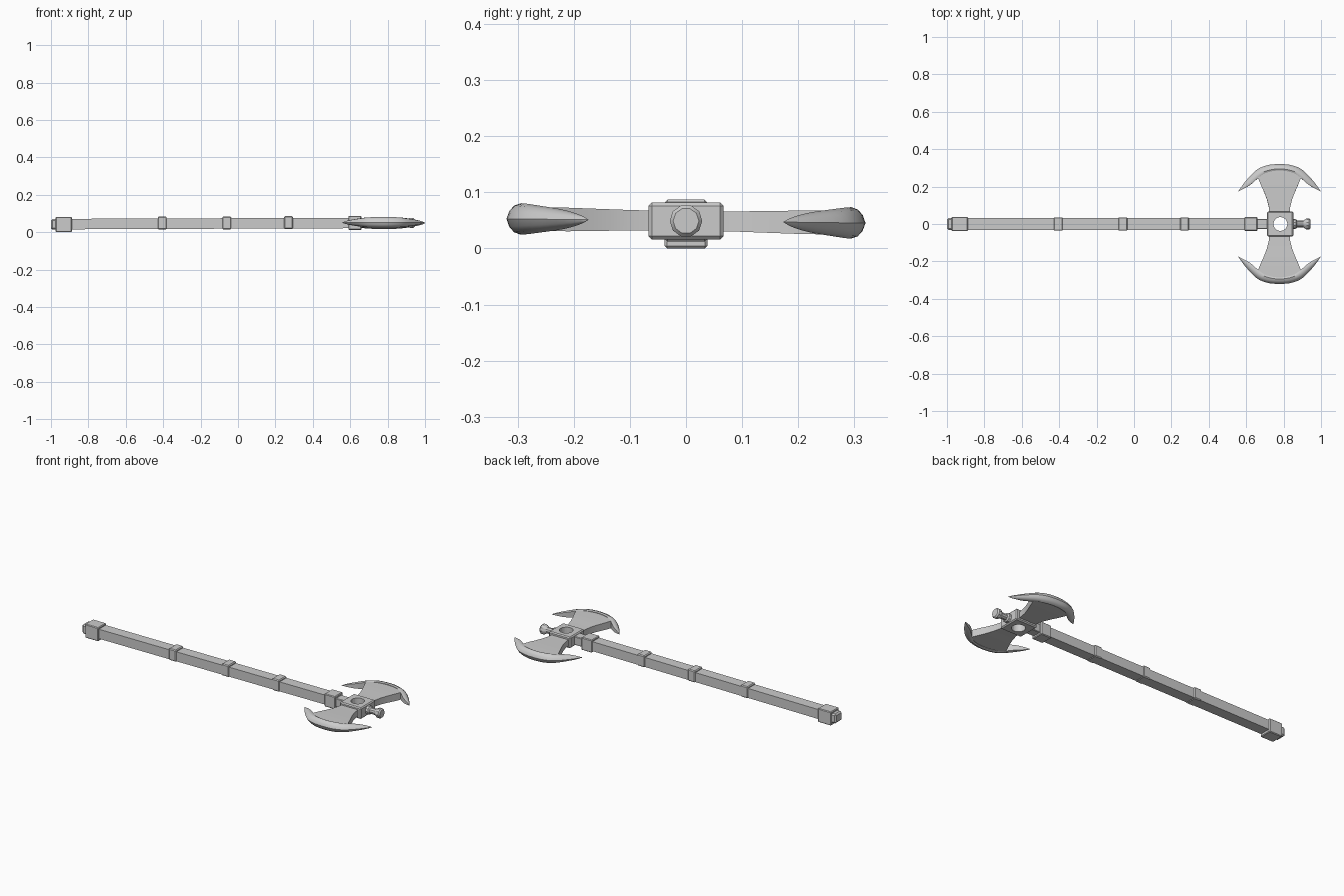
import bpy, bmesh, math
from mathutils import Vector, Matrix

if "Cube" in bpy.data.objects:
    bpy.data.objects.remove(bpy.data.objects["Cube"])

CX = 0.778      # head centre along the shaft
ZC = 0.049      # head height
TILT = Matrix.Translation((0, 0, ZC)) @ Matrix.Rotation(-0.012, 4, 'X')


def finish(name, bm, smooth=None):
    bmesh.ops.remove_doubles(bm, verts=bm.verts, dist=1e-5)
    bmesh.ops.recalc_face_normals(bm, faces=bm.faces)
    me = bpy.data.meshes.new(name)
    bm.to_mesh(me)
    bm.free()
    ob = bpy.data.objects.new(name, me)
    bpy.context.collection.objects.link(ob)
    if smooth:
        bpy.ops.object.select_all(action='DESELECT')
        ob.select_set(True)
        bpy.context.view_layer.objects.active = ob
        bpy.ops.object.shade_smooth_by_angle(angle=math.radians(smooth))
    return ob


def loft(name, rings, smooth=None):
    """Skin equal-length closed rings and cap both ends."""
    bm = bmesh.new()
    rows = [[bm.verts.new(p) for p in r] for r in rings]
    n = len(rows[0])
    for a, b in zip(rows, rows[1:]):
        for i in range(n):
            j = (i + 1) % n
            bm.faces.new((a[i], a[j], b[j], b[i]))
    bm.faces.new(rows[0])
    bm.faces.new(rows[-1])
    return finish(name, bm, smooth)


def box(name, x0, x1, hy, z0, z1, bevel):
    bm = bmesh.new()
    bmesh.ops.create_cube(bm, size=1)
    for v in bm.verts:
        v.co = Vector(((x0 + x1) / 2 + v.co.x * (x1 - x0), v.co.y * 2 * hy,
                       (z0 + z1) / 2 + v.co.z * (z1 - z0)))
    if bevel:
        bmesh.ops.bevel(bm, geom=bm.edges[:], offset=bevel, segments=1,
                        affect='EDGES')
    return finish(name, bm)


def spline(pts, t):
    """Catmull-Rom through pts, mirrored in x across its first point."""
    s = min(abs(t), 0.999999) * (len(pts) - 1)
    i = int(s)
    f = s - i
    P = [Vector(p) for p in pts]
    b, c = P[i], P[i + 1]
    a = P[i - 1] if i else Vector((-P[1].x, P[1].y))
    d = P[i + 2] if i + 2 < len(P) else 2 * c - b
    r = 0.5 * (2 * b + (c - a) * f + (2 * a - 5 * b + 4 * c - d) * f * f
               + (3 * b - a - 3 * c + d) * f ** 3)
    return Vector((math.copysign(r.x, t), r.y))


# Shaft, very slightly rising toward the head
def square(x, hy, z0, z1):
    return [(x, -hy, z0), (x, hy, z0), (x, hy, z1), (x, -hy, z1)]


loft("shaft", [square(-0.93, 0.032, 0.015, 0.071),
               square(0.62, 0.031, 0.021, 0.077)])

# Grip bands, pommel, collar
for i, x in enumerate((-0.405, -0.06, 0.27)):
    z = 0.0445 + 0.004 * (x + 0.93)
    box(f"grip_band_{i + 1}", x - 0.024, x + 0.024, 0.036, z - 0.033, z + 0.036, 0.005)
box("pommel", -0.975, -0.888, 0.038, 0.0, 0.081, 0.004)
box("pommel_cap", -1.0, -0.96, 0.031, 0.014, 0.070, 0.008)
box("collar", 0.59, 0.66, 0.037, 0.012, 0.087, 0.004)
box("neck", 0.65, 0.72, 0.027, 0.024, 0.074, 0.003)

# Head block with a round hole through it
block = box("head_block", 0.711, 0.852, 0.067, 0.016, 0.082, 0.006)
bm = bmesh.new()
bmesh.ops.create_cone(bm, cap_ends=True, segments=24, radius1=0.037,
                      radius2=0.037, depth=0.3,
                      matrix=Matrix.Translation((0.783, 0, ZC)))
cutter = finish("hole_cutter", bm)
mod = block.modifiers.new("hole", 'BOOLEAN')
mod.object = cutter
mod.operation = 'DIFFERENCE'
mod.solver = 'EXACT'
bpy.context.view_layer.objects.active = block
bpy.ops.object.modifier_apply(modifier=mod.name)
bpy.data.objects.remove(cutter)

# End knob turned around the shaft axis
knob = [(0.845, 0.028), (0.866, 0.025), (0.872, 0.018), (0.905, 0.018),
        (0.922, 0.029), (0.936, 0.029), (0.943, 0.023)]
loft("end_knob", [[(x, r * math.cos(a * math.pi / 5), ZC + r * math.sin(a * math.pi / 5))
                   for a in range(10)] for x, r in knob], 30)

# Blades: flared web plus crescent edge on each side
OUTER = [(0, .32), (.062, .315), (.12, .291), (.178, .233), (.2215, .174)]
INNER = [(0, .286), (.07, .274), (.11, .249), (.158, .208), (.2215, .174)]
WEB = [(.055, .054, .018), (.09, .057, .018), (.13, .067, .019), (.17, .082, .020),
       (.21, .100, .021), (.25, .116, .021), (.275, .085, .021), (.297, .03, .020)]
SECTION = [(0, -.85), (.25, -1), (.6, -.85), (.85, -.5), (1, 0),
           (.85, .5), (.6, .85), (.25, 1), (0, .85)]
STEPS = 32

for side, tag in ((1, "left"), (-1, "right")):
    loft(f"blade_web_{tag}",
         [[TILT @ Vector((CX + sx * w, side * y, sz * h))
           for sx, sz in ((-1, -1), (1, -1), (1, 1), (-1, 1))] for y, w, h in WEB], 30)
    rings = []
    for k in range(STEPS + 1):
        t = -1 + 2 * k / STEPS
        o, n = spline(OUTER, t), spline(INNER, t)
        h = 0.0275 * max(0.0, 1 - abs(t) ** 2.4) ** 0.8 + 0.0005
        ring = []
        for f, s in SECTION:
            p = n.lerp(o, f)
            ring.append(TILT @ Vector((CX + p.x, side * p.y, s * h)))
        rings.append(ring)
    loft(f"blade_edge_{tag}", rings, 40)
